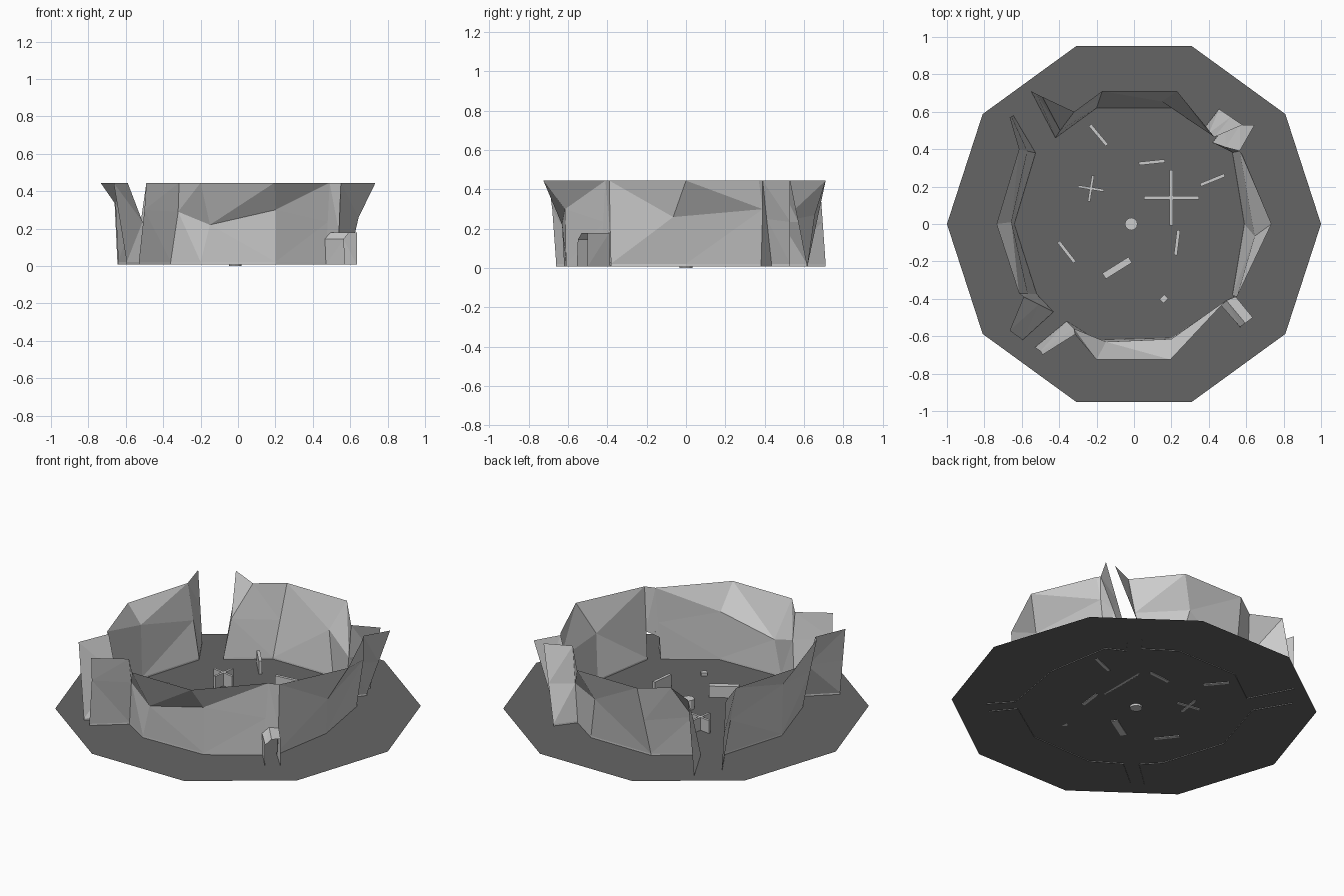
import bpy, bmesh, math
from mathutils import Matrix

if "Cube" in bpy.data.objects:
    bpy.data.objects.remove(bpy.data.objects["Cube"])

TOP, KERB, GROUND = 0.445, 0.022, 0.012


def finish(bm, name):
    me = bpy.data.meshes.new(name)
    bm.to_mesh(me)
    bm.free()
    ob = bpy.data.objects.new(name, me)
    bpy.context.collection.objects.link(ob)
    return ob


def strip_mesh(name, columns):
    # join neighbouring vertical columns of points with faceted triangles
    bm = bmesh.new()
    cols = [[bm.verts.new(p) for p in c] for c in columns]
    for a, b in zip(cols, cols[1:]):
        for i in range(len(a) - 1):
            bm.faces.new((a[i], b[i], b[i + 1], a[i + 1]))
    bm.normal_update()
    bmesh.ops.triangulate(bm, faces=[f for f in bm.faces])
    return finish(bm, name)


def wall(name, spec):
    # each column: base xy, top xy, optional middle xyz
    cols = []
    for base, top, *mid in spec:
        m = mid[0] if mid else tuple((a + b) / 2 for a, b in zip(base, top)) + (0.235,)
        cols.append([(*base, 0.008), (*base, KERB), m, (*top, TOP)])
    strip_mesh(name, cols)


def slab(name, x, y, length, angle, width=0.018, height=0.09, z=0.008):
    bm = bmesh.new()
    mat = (Matrix.Translation((x, y, (z + height) / 2))
           @ Matrix.Rotation(math.radians(angle), 4, 'Z')
           @ Matrix.Diagonal((length, width, height - z, 1)))
    bmesh.ops.create_cube(bm, size=1, matrix=mat)
    finish(bm, name)


# ten-sided dark ground sheet
bm = bmesh.new()
bm.faces.new([bm.verts.new((math.cos(i * math.tau / 10), math.sin(i * math.tau / 10), GROUND))
              for i in range(10)])
ground = finish(bm, "ground")
dark = bpy.data.materials.new("dark_ground")
dark.diffuse_color = (0.13, 0.13, 0.13, 1)
dark.use_nodes = True
dark.node_tree.nodes["Principled BSDF"].inputs["Base Color"].default_value = dark.diffuse_color
ground.data.materials.append(dark)

# four leaning cliff walls with wings turned outward at the passages
wall("north_cliff", [
    ((-.55, .71), (-.49, .68)),
    ((-.42, .46), (-.32, .60), (-.395, .50, .25)),
    ((-.20, .62), (-.17, .71)),
    ((.20, .62), (.23, .71), (.15, .655, .27)),
    ((.37, .505), (.43, .465)),
    ((.455, .615), (.58, .53))])
wall("east_cliff", [
    ((.49, .53), (.645, .53)),
    ((.42, .435), (.565, .39), (.49, .41, .25)),
    ((.526, .382), (.58, .37), (.565, .39, .30)),
    ((.59, .0), (.735, .0), (.645, -.065, .26)),
    ((.526, -.382), (.55, -.39))])
wall("south_cliff", [
    ((.47, -.43), (.49, -.41)),
    ((.20, -.61), (.195, -.725), (.20, -.615, .30)),
    ((-.20, -.62), (-.20, -.725), (-.15, -.63, .22)),
    ((-.36, -.52), (-.315, -.59), (-.32, -.56, .29)),
    ((-.53, -.66), (-.49, -.70), (-.50, -.68, .30))])
wall("west_cliff", [
    ((-.595, -.62), (-.665, -.57)),
    ((-.43, -.47), (-.59, -.39)),
    ((-.52, -.375), (-.615, -.37)),
    ((-.64, .0), (-.735, .0), (-.655, .01, .33)),
    ((-.526, .38), (-.615, .40)),
    ((-.645, .58), (-.665, .57))])

# low covered passage in the front right gap, with the cliff closed above it
strip_mesh("passage_tunnel", [
    [(.47, -.435, .008), (.465, -.435, .145), (.495, -.41, .18), (.545, -.39, .18), (.53, -.385, .008)],
    [(.57, -.555, .008), (.567, -.55, .145), (.595, -.53, .18), (.635, -.50, .18), (.635, -.50, .008)]])
strip_mesh("passage_lintel", [
    [(.475, -.425, .145), (.49, -.41, TOP)],
    [(.54, -.385, .18), (.55, -.39, TOP)]])

# scattered standing slabs: x, y, length, angle
for i, s in enumerate([(-.19, .475, .14, -50), (.095, .33, .14, 6), (.42, .235, .14, 22),
                       (.23, -.10, .135, 83), (-.36, -.15, .14, -52)]):
    slab("standing_slab_%d" % i, *s)
slab("wide_block", -.09, -.235, .165, 32, .036, .08)
slab("small_block", .16, -.40, .035, 45, .03, .03, GROUND)

# small and large crossed barriers
for i, a in enumerate((81, -9)):
    slab("small_cross_%d" % i, -.23, .19, .14, a, .014)
for i, a in enumerate((0, 90)):
    slab("large_cross_%d" % i, .20, .14, .295, a, .018, .035, GROUND)

# centre post
bm = bmesh.new()
bmesh.ops.create_cone(bm, cap_ends=True, segments=12, radius1=.034, radius2=.034, depth=.07,
                      matrix=Matrix.Translation((-.015, 0, .035)))
finish(bm, "centre_post")
